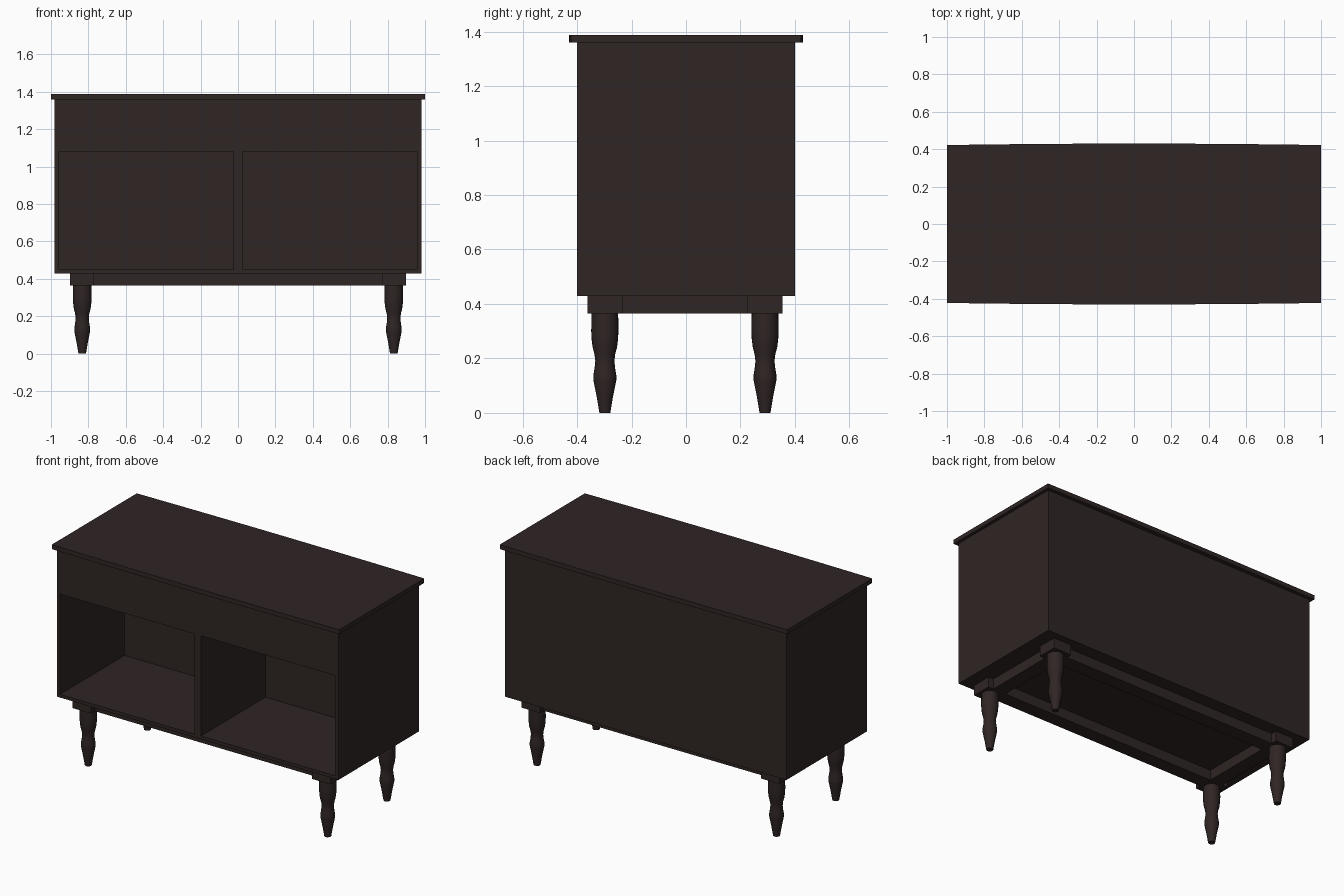
import bpy, bmesh, math

if "Cube" in bpy.data.objects:
    bpy.data.objects.remove(bpy.data.objects["Cube"])

wood = bpy.data.materials.new("dark brown wood")
wood.diffuse_color = (0.029, 0.0185, 0.018, 1)
wood.use_nodes = True
wood.node_tree.nodes["Principled BSDF"].inputs["Base Color"].default_value = wood.diffuse_color


def make(name, bm):
    bmesh.ops.recalc_face_normals(bm, faces=bm.faces[:])
    me = bpy.data.meshes.new(name)
    bm.to_mesh(me)
    bm.free()
    me.materials.append(wood)
    ob = bpy.data.objects.new(name, me)
    bpy.context.collection.objects.link(ob)
    return ob


def box(name, x0, x1, y0, y1, z0, z1):
    bm = bmesh.new()
    bmesh.ops.create_cube(bm, size=1)
    for v in bm.verts:
        v.co = (x1 if v.co.x > 0 else x0, y1 if v.co.y > 0 else y0,
                z1 if v.co.z > 0 else z0)
    return make(name, bm)


# Cabinet body with two open compartments cut into the front
body = box("cabinet_body", -0.98, 0.98, -0.401, 0.401, 0.43, 1.36)
for s in (-1, 1):
    a, b = sorted((s * 0.023, s * 0.957))
    cutter = box("compartment_cutter", a, b, -0.6, 0.24, 0.45, 1.08)
    cutter.hide_render = True
    mod = body.modifiers.new("compartment", 'BOOLEAN')
    mod.operation = 'DIFFERENCE'
    mod.solver = 'EXACT'
    mod.object = cutter
    bpy.context.view_layer.objects.active = body
    bpy.ops.object.modifier_apply(modifier=mod.name)
    bpy.data.objects.remove(cutter)

# Top board with slightly bowed front and back edges
bm = bmesh.new()
n = 10
xs = [-1 + 2 * i / n for i in range(n + 1)]
bow = lambda x: 0.43 - 0.008 * x * x
outline = [(x, -bow(x)) for x in xs] + [(x, bow(x)) for x in reversed(xs)]
face = bm.faces.new([bm.verts.new((x, y, 1.36)) for x, y in outline])
ext = bmesh.ops.extrude_face_region(bm, geom=[face])
for v in ext["geom"]:
    if isinstance(v, bmesh.types.BMVert):
        v.co.z = 1.388
make("top_board", bm)

# Base rails between the corner blocks
CY = -0.004
for s, side in ((-1, "left"), (1, "right")):
    a, b = sorted((s * 0.77, s * 0.86))
    box(side + "_rail", a, b, CY - 0.232, CY + 0.232, 0.365, 0.43)
for s, side in ((-1, "front"), (1, "back")):
    a, b = sorted((CY + s * 0.23, CY + s * 0.32))
    box(side + "_rail", -0.772, 0.772, a, b, 0.365, 0.43)

# Turned legs under square corner blocks
profile = [(0.020, 0), (0.030, 0.06), (0.042, 0.12), (0.0425, 0.135), (0.038, 0.162),
           (0.035, 0.19), (0.038, 0.215), (0.045, 0.242), (0.0485, 0.27),
           (0.050, 0.30), (0.049, 0.366)]
SEG = 24
for sx, side in ((-1, "left"), (1, "right")):
    for sy, end in ((-1, "front"), (1, "back")):
        cx, cy = sx * 0.833, CY + sy * 0.294
        box(f"{end}_{side}_block", cx - 0.064, cx + 0.064, cy - 0.064, cy + 0.064, 0.365, 0.43)
        bm = bmesh.new()
        rings = [[bm.verts.new((cx + r * math.cos(2 * math.pi * i / SEG),
                                cy + r * math.sin(2 * math.pi * i / SEG), z))
                  for i in range(SEG)] for r, z in profile]
        for lo, hi in zip(rings, rings[1:]):
            for i in range(SEG):
                j = (i + 1) % SEG
                bm.faces.new((lo[i], lo[j], hi[j], hi[i]))
        bm.faces.new(rings[0][::-1])
        bm.faces.new(rings[-1])
        leg = make(f"{end}_{side}_leg", bm)
        bpy.ops.object.select_all(action='DESELECT')
        leg.select_set(True)
        bpy.context.view_layer.objects.active = leg
        bpy.ops.object.shade_smooth_by_angle(angle=math.radians(35))
